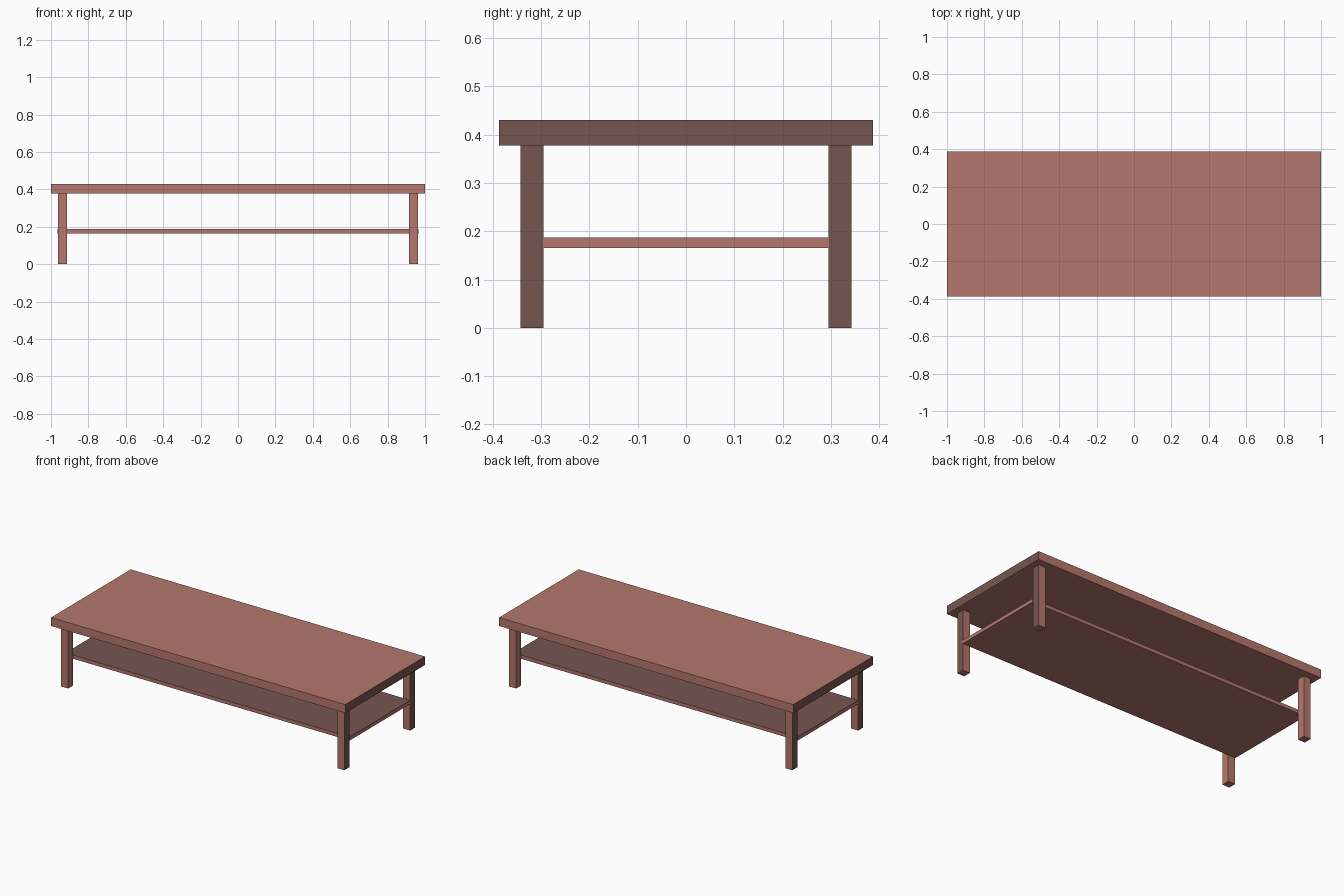
import bpy, bmesh
from mathutils import Vector

if "Cube" in bpy.data.objects:
    bpy.data.objects.remove(bpy.data.objects["Cube"])


def material(name, color):
    m = bpy.data.materials.new(name)
    m.diffuse_color = (*color, 1.0)
    m.use_nodes = True
    m.node_tree.nodes["Principled BSDF"].inputs["Base Color"].default_value = m.diffuse_color
    return m


RED = material("reddish wood", (0.46, 0.185, 0.153))
DARK = material("dark brown wood", (0.18, 0.094, 0.081))


def box(name, lo, hi, is_dark):
    """Box between two corners; faces whose normal passes is_dark get the dark wood."""
    lo, hi = Vector(lo), Vector(hi)
    bm = bmesh.new()
    bmesh.ops.create_cube(bm, size=1.0)
    for v in bm.verts:
        v.co = (lo + hi) / 2 + v.co * (hi - lo)
    bm.normal_update()
    for f in bm.faces:
        f.material_index = 1 if is_dark(f.normal) else 0
    mesh = bpy.data.meshes.new(name)
    bm.to_mesh(mesh)
    bm.free()
    mesh.materials.append(RED)
    mesh.materials.append(DARK)
    ob = bpy.data.objects.new(name, mesh)
    bpy.context.collection.objects.link(ob)
    return ob


# Table top with dark end faces
box("table_top", (-1, -0.387, 0.378), (1, 0.387, 0.43), lambda n: abs(n.x) > 0.9)

# Lower shelf with dark upper face
box("lower_shelf", (-0.966, -0.296, 0.165), (0.966, 0.296, 0.187), lambda n: n.z > 0.9)

# Four legs, dark on the outward end face
for sx, x_name in ((-1, "left"), (1, "right")):
    for sy, y_name in ((-1, "front"), (1, "back")):
        cx, cy, h = sx * 0.939, sy * 0.319, 0.024
        box(f"{y_name}_{x_name}_leg", (cx - h, cy - h, 0), (cx + h, cy + h, 0.378),
            lambda n, s=sx: n.x * s > 0.9)
